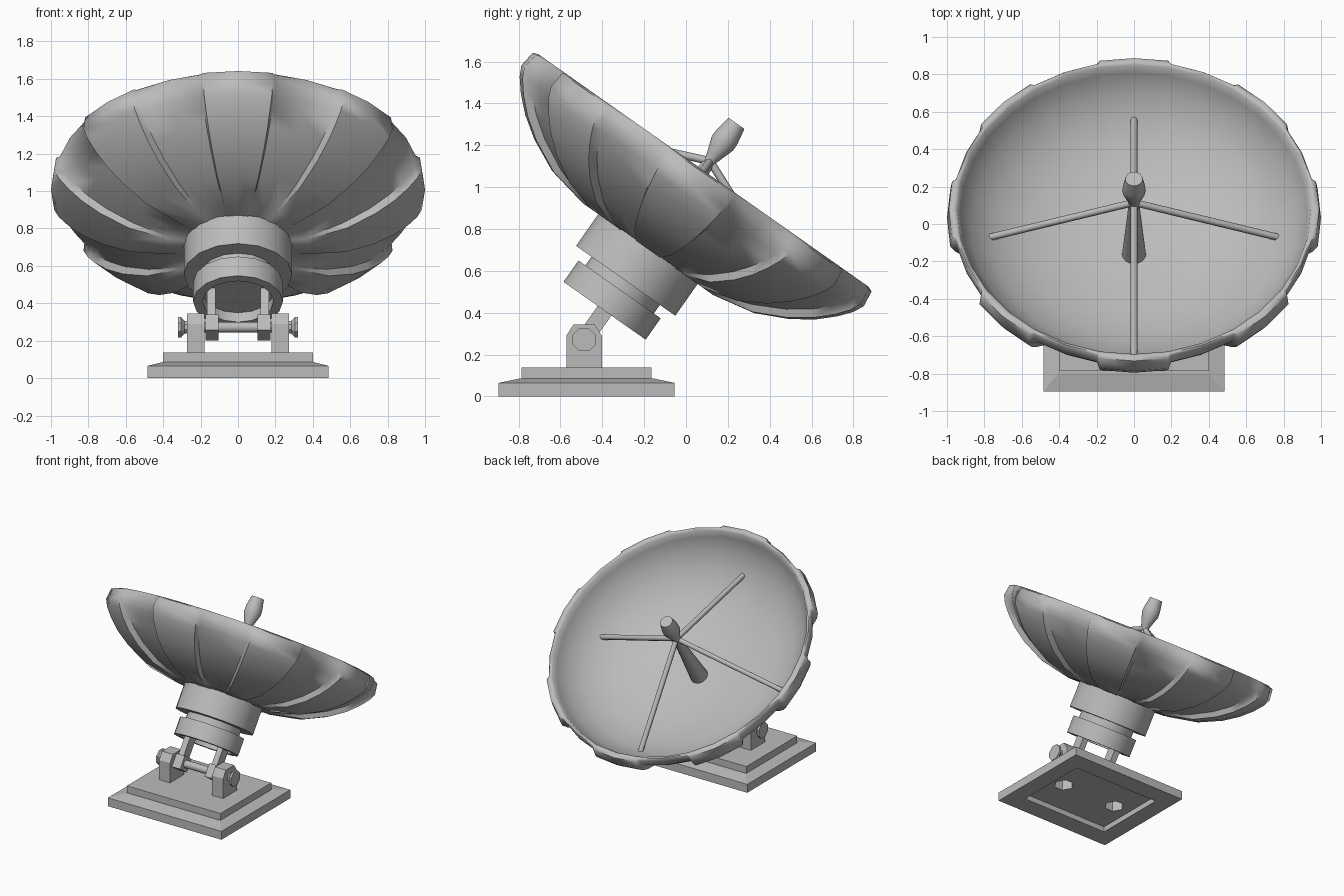
import bpy, bmesh, math
from mathutils import Matrix, Vector

cube = bpy.data.objects.get("Cube")
if cube:
    bpy.data.objects.remove(cube, do_unlink=True)

grey = bpy.data.materials.new("painted_grey")
grey.use_nodes = True
colour = (0.5, 0.5, 0.5, 1)
grey.diffuse_color = colour
grey.node_tree.nodes["Principled BSDF"].inputs["Base Color"].default_value = colour

# Dish frame: origin at the rim centre, z along the dish axis
TILT = Matrix.Translation((0, 0.083, 1.08)) @ Matrix.Rotation(math.radians(-35.15), 4, "X")
PIVOT = Vector((0, -0.487, 0.272))


def finish(name, bm, matrix=Matrix(), smooth=None):
    bmesh.ops.remove_doubles(bm, verts=bm.verts, dist=1e-5)
    bmesh.ops.transform(bm, matrix=matrix, verts=bm.verts)
    bmesh.ops.recalc_face_normals(bm, faces=bm.faces)
    mesh = bpy.data.meshes.new(name)
    bm.to_mesh(mesh)
    bm.free()
    mesh.materials.append(grey)
    obj = bpy.data.objects.new(name, mesh)
    bpy.context.collection.objects.link(obj)
    bpy.ops.object.select_all(action="DESELECT")
    obj.select_set(True)
    bpy.context.view_layer.objects.active = obj
    if smooth:
        bpy.ops.object.shade_smooth_by_angle(angle=math.radians(smooth))
    return obj


def loft(name, rings, closed=False, **kw):
    """Skin a list of equal-length point rings, capping the ends."""
    bm = bmesh.new()
    rows = [[bm.verts.new(p) for p in ring] for ring in rings]
    n = len(rows[0])
    for a, b in zip(rows, rows[1:]):
        for i in range(n):
            j = (i + 1) % n
            bm.faces.new((a[i], a[j], b[j], b[i]))
    if not closed:
        bm.faces.new(rows[0])
        bm.faces.new(rows[-1])
    return finish(name, bm, **kw)


def circle(r, z, n, turn=0.0):
    return [(r * math.cos(turn + math.tau * i / n), r * math.sin(turn + math.tau * i / n), z)
            for i in range(n)]


def lathe(name, profile, n=16, matrix=TILT, smooth=35, turn=0.0):
    return loft(name, [circle(r, z, n, turn) for r, z in profile], matrix=matrix, smooth=smooth)


def rod(name, a, b, r, n=8):
    a, b = Vector(a), Vector(b)
    d = b - a
    m = TILT @ Matrix.Translation(a) @ d.to_track_quat("Z", "Y").to_matrix().to_4x4()
    return lathe(name, [(r, 0), (r, d.length)], n, m, smooth=50)


def box(name, size, centre, matrix=Matrix()):
    bm = bmesh.new()
    bmesh.ops.create_cube(bm, size=1, matrix=Matrix.Translation(centre) @ Matrix.Diagonal((*size, 1)))
    return finish(name, bm, matrix)


def rect(x, y, z):
    return [(-x, -y, z), (x, -y, z), (x, y, z), (-x, y, z)]


# Dish: alternating raised and recessed back panels around a smooth bowl
raised = [(0.38, -0.46), (0.59, -0.418), (0.747, -0.343), (0.85, -0.272),
          (0.926, -0.2), (0.975, -0.14), (1.0, -0.09), (0.99, -0.01)]
recessed = [(0.375, -0.455), (0.57, -0.39), (0.72, -0.315), (0.82, -0.245),
            (0.893, -0.18), (0.94, -0.125), (0.967, -0.08), (0.972, -0.01)]
bowl = [(0.965, 0), (0.945, -0.01), (0.93, -0.06), (0.87, -0.16), (0.76, -0.265),
        (0.6, -0.345), (0.4, -0.4), (0.2, -0.42), (0, -0.425)]
columns = []
for k in range(16):
    profile = recessed if k % 2 else raised
    for off in (-10.7, 0, 10.7):
        columns.append((math.radians(k * 22.5 + off), [(0, -0.46)] + profile + bowl))
rings = [[(p[i][0] * math.sin(a), p[i][0] * math.cos(a), p[i][1]) for a, p in columns]
         for i in range(len(columns[0][1]))]
loft("dish", rings, closed=True, matrix=TILT, smooth=60)

# Feed horn, its tapered mast and four stays
lathe("feed_horn", [(0.025, 0.05), (0.04, 0.095), (0.062, 0.16), (0.06, 0.2), (0.046, 0.275)])
lathe("feed_mast", [(0.065, -0.44), (0.03, 0.02), (0.03, 0.1)])
for k in range(4):
    a = k * math.pi / 2
    rod("stay", (0, 0, 0.055), (0.77 * math.cos(a), 0.77 * math.sin(a), -0.268), 0.019)

# Stepped collar behind the dish, hollow underneath
lathe("upper_collar", [(0.29, -0.45), (0.29, -0.645)], 16)
lathe("collar_neck", [(0.2, -0.64), (0.2, -0.7)], 16)
lathe("lower_collar", [(0.24, -0.695), (0.24, -0.82), (0.19, -0.82), (0.19, -0.76)], 16)

# Base plate with a recessed underside and a hexagonal well below each post
base_at = Matrix.Translation((0, -0.475, 0))
base = loft("base_plate", [rect(0.485, 0.42, 0), rect(0.485, 0.42, 0.065),
                           rect(0.405, 0.325, 0.085), rect(0.4, 0.31, 0.085),
                           rect(0.4, 0.31, 0.138)], matrix=base_at)
cutters = [box("underside_cutter", (0.72, 0.56, 0.08), (0, -0.475, 0))]
for side in (-1, 1):
    well = Matrix.Translation((side * 0.23, PIVOT.y, 0))
    cutters.append(lathe("well_cutter", [(0.07, -0.05), (0.07, 0.12)], 6, well, None))
for cutter in cutters:
    cutter.hide_render = True
    bpy.context.view_layer.objects.active = base
    mod = base.modifiers.new("cut", "BOOLEAN")
    mod.operation, mod.solver, mod.object = "DIFFERENCE", "EXACT", cutter
    bpy.ops.object.modifier_apply(modifier=mod.name)
    bpy.data.objects.remove(cutter, do_unlink=True)

# Hinge: posts, flared bolts and fork arms on both sides, one axle between
post_outline = [(-0.085, 0.13), (0.085, 0.13), (0.085, 0.29), (0.05, 0.345),
                (-0.05, 0.345), (-0.085, 0.29)]
for side in (-1, 1):
    loft("hinge_post", [[(side * x, PIVOT.y + y, z) for y, z in post_outline]
                        for x in (0.18, 0.273)])
    along_x = Matrix.Translation(PIVOT) @ Matrix.Rotation(side * math.pi / 2, 4, "Y")
    lathe("hinge_bolt", [(0.035, 0.26), (0.035, 0.285), (0.06, 0.305), (0.06, 0.32)],
          8, along_x, None, math.pi / 8)
    box("fork_arm", (0.045, 0.08, 0.27), (side * 0.142, 0, -0.885), TILT)
    box("fork_knuckle", (0.07, 0.1, 0.1), (side * 0.14, 0, -0.99), TILT)
axle_at = Matrix.Translation(PIVOT) @ Matrix.Rotation(math.pi / 2, 4, "Y")
lathe("hinge_axle", [(0.028, -0.28), (0.028, 0.28)], 12, axle_at)
